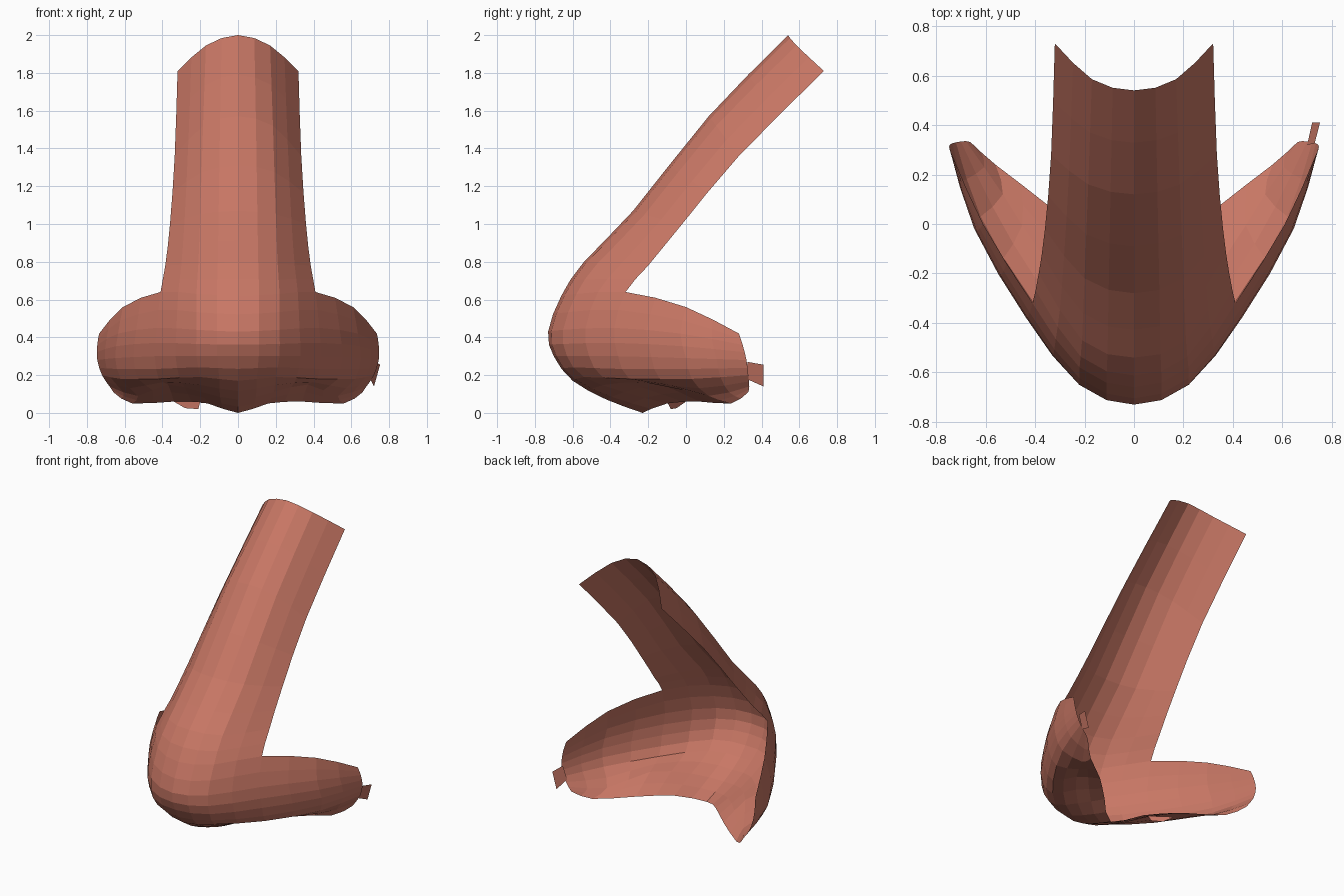
import bpy, bmesh
from mathutils import Vector

if "Cube" in bpy.data.objects:
    bpy.data.objects.remove(bpy.data.objects["Cube"])

skin = bpy.data.materials.new("salmon_skin")
skin.diffuse_color = (0.58, 0.185, 0.13, 1)
skin.use_nodes = True
skin.node_tree.nodes["Principled BSDF"].inputs["Base Color"].default_value = skin.diffuse_color


def spline(pts, steps, mirror_start=False):
    """Catmull-Rom through pts, with `steps` segments per span."""
    p = [Vector(q) for q in pts]
    first = Vector((-p[1].x, p[1].y, p[1].z)) if mirror_start else 2 * p[0] - p[1]
    p = [first] + p + [2 * p[-1] - p[-2]]
    out = []
    for i in range(1, len(p) - 2):
        a, b, c, d = p[i - 1:i + 3]
        for k in range(steps):
            t = k / steps
            out.append(0.5 * (2 * b + (c - a) * t + (2 * a - 5 * b + 4 * c - d) * t ** 2
                              + (3 * b - a - 3 * c + d) * t ** 3))
    return out + [p[-2]]


def finish(name, bm):
    me = bpy.data.meshes.new(name)
    bm.to_mesh(me)
    bm.free()
    me.materials.append(skin)
    ob = bpy.data.objects.new(name, me)
    bpy.context.collection.objects.link(ob)
    return ob


# Bridge cross-sections, top to bottom: centre line -> open back edge
bridge = [
    [(0, .54, 2.0), (.17, .585, 1.945), (.32, .73, 1.81)],
    [(0, .12, 1.57), (.185, .16, 1.52), (.335, .28, 1.36)],
    [(0, -.28, 1.07), (.20, -.22, 1.05), (.36, -.02, 1.0)],
    [(0, -.54, .80), (.21, -.47, .79), (.385, -.20, .78)],
]
# Bulb and wing cross-sections: centre line -> wing tip, curling under at the end
bulb = [
    [(0, -.66, .62), (.22, -.58, .63), (.41, -.32, .64), (.61, .0, .56), (.735, .28, .42)],
    [(0, -.73, .43), (.22, -.65, .44), (.43, -.38, .45), (.635, -.03, .42), (.745, .30, .36)],
    [(0, -.70, .30), (.22, -.63, .30), (.44, -.36, .30), (.65, .0, .29), (.745, .32, .28)],
    [(0, -.60, .17), (.20, -.54, .19), (.42, -.30, .18), (.62, .03, .18), (.72, .33, .20)],
    [(0, -.42, .07), (.19, -.33, .11), (.37, -.13, .15), (.53, .12, .09), (.68, .335, .14)],
    [(0, -.23, .0), (.16, -.10, .05), (.34, .07, .06), (.56, .24, .05), (.66, .33, .11)],
]
S = 2
rows_bridge = [spline(r, S, True) for r in bridge]
rows_bulb = [spline(r, S, True) for r in bulb]
inner = len(rows_bridge[0])           # columns shared by bridge and bulb
offset = len(bridge) * S              # first bulb row in the full grid

# Nose shell: one half as a grid, mirrored
bm = bmesh.new()
grid = {}
for c in range(len(rows_bulb[0])):
    column = [r[c] for r in rows_bulb]
    start = offset
    if c < inner:
        column = [r[c] for r in rows_bridge] + column
        start = 0
    for k, co in enumerate(spline(column, S)):
        grid[start + k, c] = bm.verts.new(co)
for (r, c) in list(grid):
    corners = [(r, c), (r + 1, c), (r + 1, c + 1), (r, c + 1)]
    if all(q in grid for q in corners):
        bm.faces.new([grid[q] for q in corners])
nose = finish("nose_shell", bm)
mod = nose.modifiers.new("mirror", 'MIRROR')
mod.use_clip = True
mod.merge_threshold = 0.002

# Small torn flaps on the open rim
flaps = {
    "wing_flap": [(.73, .325, .27), (.70, .32, .18), (.72, .41, .14), (.752, .41, .255)],
    "nostril_flap": [(-.34, .0, .06), (-.28, -.05, .025), (-.21, -.08, .02), (-.20, -.10, .06)],
}
for name, pts in flaps.items():
    bm = bmesh.new()
    bm.faces.new([bm.verts.new(p) for p in pts])
    finish(name, bm)
